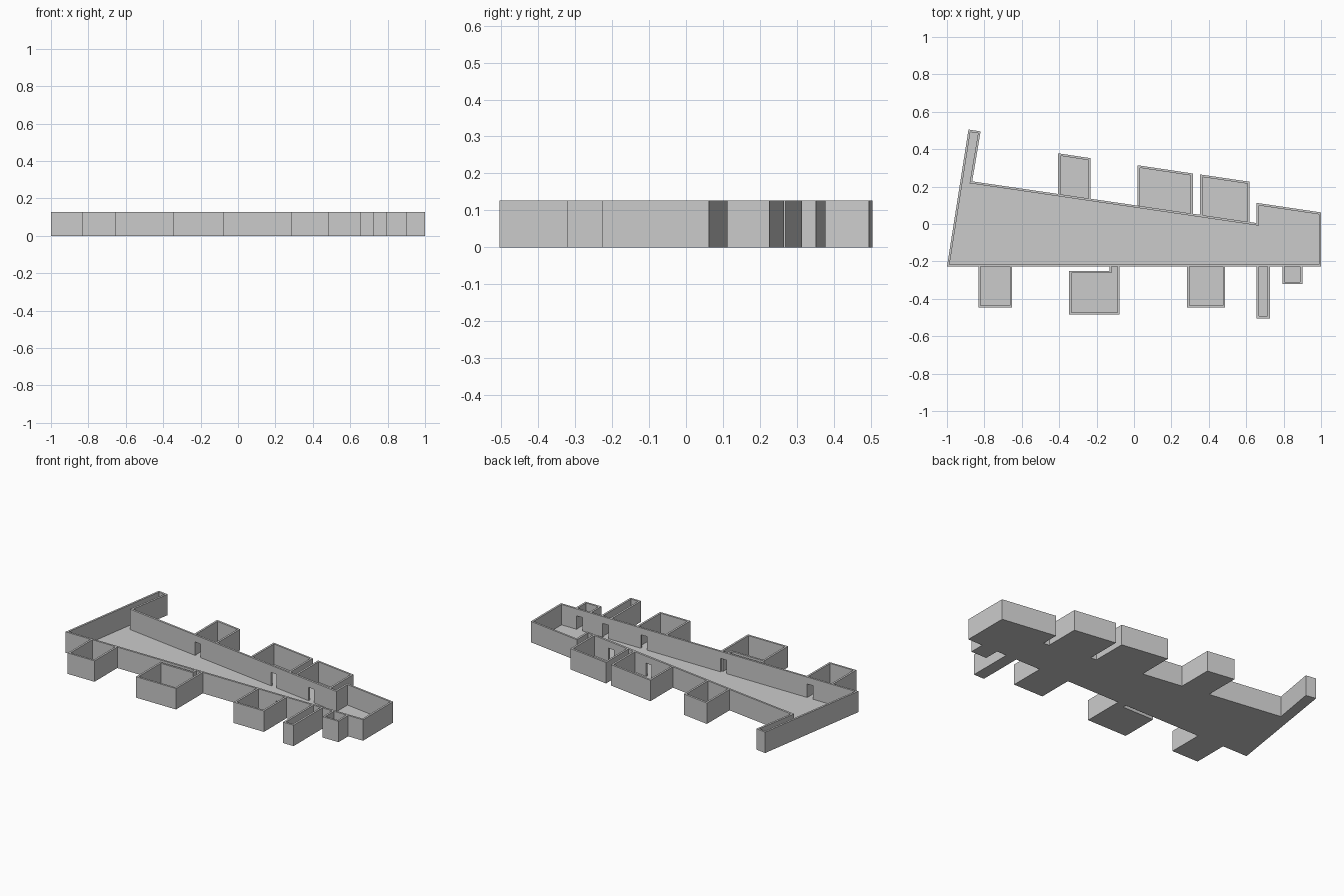
import bpy, bmesh, math
from mathutils import Vector

if "Cube" in bpy.data.objects:
    bpy.data.objects.remove(bpy.data.objects["Cube"])

H, T, FLOOR = 0.127, 0.012, 0.003     # wall height, wall thickness, slab thickness
DOOR_W, DOOR_H = 0.04, 0.085


def make_object(name, bm):
    bmesh.ops.recalc_face_normals(bm, faces=bm.faces)
    mesh = bpy.data.meshes.new(name)
    bm.to_mesh(mesh)
    bm.free()
    obj = bpy.data.objects.new(name, mesh)
    bpy.context.collection.objects.link(obj)
    return obj


def slab(name, pts):
    bm = bmesh.new()
    low = [bm.verts.new((x, y, 0)) for x, y in pts]
    face = bm.faces.new(low)
    ext = bmesh.ops.extrude_face_region(bm, geom=[face], use_keep_orig=True)
    verts = [v for v in ext["geom"] if isinstance(v, bmesh.types.BMVert)]
    bmesh.ops.translate(bm, verts=verts, vec=(0, 0, FLOOR))
    return make_object(name, bm)


def inset_path(pts, closed):
    """Mitred offset to the left of a counter-clockwise path."""
    p, n, out = [Vector(q) for q in pts], len(pts), []
    for i in range(n):
        a = (p[i] - p[i - 1]).normalized() if closed or i > 0 else None
        b = (p[(i + 1) % n] - p[i]).normalized() if closed or i < n - 1 else None
        a, b = a or b, b or a
        na, nb = Vector((-a.y, a.x)), Vector((-b.y, b.x))
        out.append(p[i] + (na + nb) * T / (1 + na.dot(nb)))
    return out


def walls(name, pts, closed):
    bm = bmesh.new()
    rings = []
    for (ox, oy), q in zip(pts, inset_path(pts, closed)):
        rings.append([bm.verts.new(c) for c in
                      ((ox, oy, 0), (q.x, q.y, 0), (q.x, q.y, H), (ox, oy, H))])
    n = len(rings)
    for i in range(n if closed else n - 1):
        r, s = rings[i], rings[(i + 1) % n]
        for k in range(4):
            bm.faces.new((r[k], r[(k + 1) % 4], s[(k + 1) % 4], s[k]))
    if not closed:
        bm.faces.new(rings[0])
        bm.faces.new(rings[-1])
    return make_object(name, bm)


# Sloping north wall of the hall
NW, NE, SOUTH = (-0.865, 0.228), (0.655, 0.005), -0.228
SLOPE = (NE[1] - NW[1]) / (NE[0] - NW[0])


def north(x):
    return NW[1] + SLOPE * (x - NW[0])


# Hall with its narrow side arm
hall = [(-1, SOUTH), (1, SOUTH), (1, 0.062), (0.655, 0.113), NE, NW,
        (-0.82, 0.495), (-0.885, 0.505)]
slab("hall_floor", hall)
hall_walls = walls("hall_walls", hall, True)

# Rooms on the north side: x0, x1, y at x0, y at x1
for i, (x0, x1, y0, y1) in enumerate([(-0.405, -0.232, 0.378, 0.352),
                                      (0.02, 0.315, 0.314, 0.27),
                                      (0.353, 0.618, 0.265, 0.226)], 1):
    pts = [(x1, north(x1)), (x1, y1), (x0, y0), (x0, north(x0))]
    slab(f"north_room_floor_{i}", pts)
    walls(f"north_room_walls_{i}", pts, False)

# Rooms on the south side: x0, x1, far y
for i, (x0, x1, y) in enumerate([(-0.832, -0.652, -0.447), (0.284, 0.487, -0.447),
                                 (0.655, 0.727, -0.505), (0.793, 0.9, -0.321)], 1):
    pts = [(x0, SOUTH), (x0, y), (x1, y), (x1, SOUTH)]
    slab(f"south_room_floor_{i}", pts)
    walls(f"south_room_walls_{i}", pts, False)

# Detached south room joined by a short vestibule
pts = [(-0.132, SOUTH), (-0.132, -0.251), (-0.347, -0.251), (-0.347, -0.485),
       (-0.077, -0.485), (-0.077, SOUTH)]
slab("vestibule_room_floor", pts)
walls("vestibule_room_walls", pts, False)

# Doorways cut through the hall walls
bm = bmesh.new()
doors = [(x, north(x) - T / 2, math.atan(SLOPE)) for x in (-0.371, 0.2, 0.48)]
doors += [(x, SOUTH + T / 2, 0) for x in (-0.683, -0.1, 0.435, 0.691, 0.866)]
for x, y, ang in doors:
    ca, sa = math.cos(ang), math.sin(ang)
    for v in bmesh.ops.create_cube(bm, size=1)["verts"]:
        dx, dy = v.co.x * DOOR_W, v.co.y * T * 1.6
        v.co = (x + dx * ca - dy * sa, y + dx * sa + dy * ca,
                DOOR_H if v.co.z > 0 else -0.02)
cutter = make_object("doorway_cutter", bm)
cutter.hide_render = True
cutter.hide_set(True)
mod = hall_walls.modifiers.new("doorways", "BOOLEAN")
mod.operation, mod.solver, mod.object = "DIFFERENCE", "EXACT", cutter
